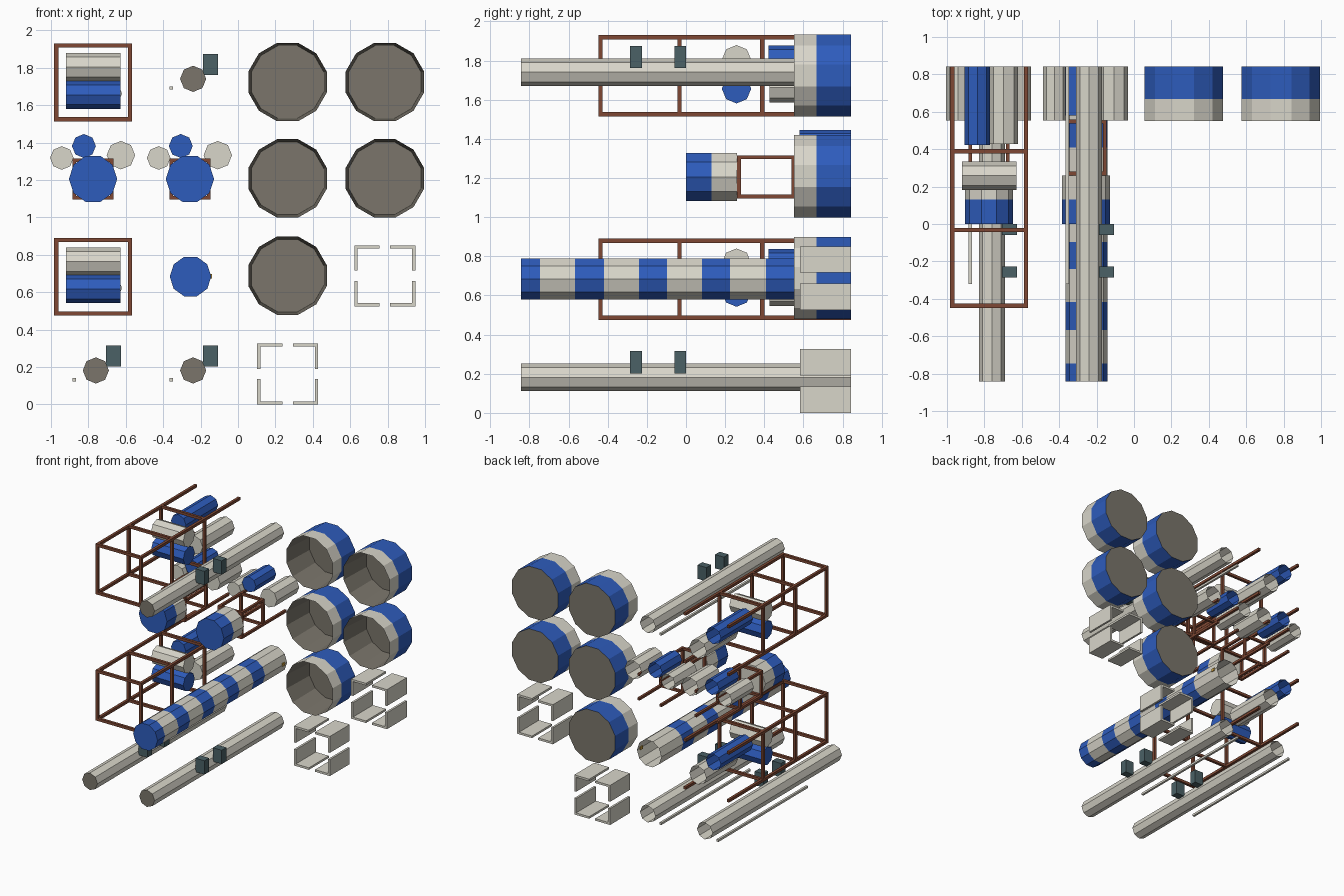
import bpy, bmesh, math
from math import cos, sin, pi

if "Cube" in bpy.data.objects:
    bpy.data.objects.remove(bpy.data.objects["Cube"])

def mat(name, r, g, b):
    m = bpy.data.materials.new(name)
    m.diffuse_color = (r, g, b, 1)
    m.use_nodes = True
    m.node_tree.nodes["Principled BSDF"].inputs["Base Color"].default_value = m.diffuse_color
    return m

CREAM = mat("cream", .69, .67, .59)
BLUE = mat("blue", .027, .107, .507)
DARK = mat("dark_grey", .196, .179, .147)
RUST = mat("rust", .21, .064, .033)
TEAL = mat("teal", .069, .119, .133)
GOLD = mat("gold", .6, .35, .05)
MATS = [CREAM, BLUE, DARK, RUST, TEAL, GOLD]
BACK = .842

def finish(name, bm):
    bmesh.ops.recalc_face_normals(bm, faces=bm.faces)
    me = bpy.data.meshes.new(name)
    bm.to_mesh(me)
    bm.free()
    for m in MATS:
        me.materials.append(m)
    ob = bpy.data.objects.new(name, me)
    bpy.context.collection.objects.link(ob)
    return ob

def lathe(name, a, b, rings, mats, front=None, back=None, n=8, phase=0, axis='y'):
    """Rings of (radius, position along axis); a, b is the centre across the axis."""
    bm = bmesh.new()
    loops = []
    for r, t in rings:
        loop = []
        for i in range(n):
            w = phase + 2 * pi * i / n
            u, v = a + r * cos(w), b + r * sin(w)
            loop.append(bm.verts.new((u, t, v) if axis == 'y' else (t, u, v)))
        loops.append(loop)
    for l0, l1, m in zip(loops, loops[1:], mats):
        for i in range(n):
            j = (i + 1) % n
            bm.faces.new((l0[i], l0[j], l1[j], l1[i])).material_index = MATS.index(m)
    for loop, m in ((loops[0], front), (loops[-1], back)):
        if m:
            bm.faces.new(loop).material_index = MATS.index(m)
    return finish(name, bm)

def boxes(name, spans, m):
    """One object made of boxes, each (x0, x1, y0, y1, z0, z1)."""
    bm = bmesh.new()
    for x0, x1, y0, y1, z0, z1 in spans:
        vs = bmesh.ops.create_cube(bm, size=1)['verts']
        for v in vs:
            v.co = (x1 if v.co.x > 0 else x0, y1 if v.co.y > 0 else y0, z1 if v.co.z > 0 else z0)
    for f in bm.faces:
        f.material_index = MATS.index(m)
    return finish(name, bm)

def frame(name, cx, cz, h, t, y0, posts):
    # four long rails with square hoops at each post position
    s = []
    for sx in (-1, 1):
        for sz in (-1, 1):
            x, z = cx + sx * (h - t / 2), cz + sz * (h - t / 2)
            s.append((x - t/2, x + t/2, y0, BACK, z - t/2, z + t/2))
    for p in posts:
        for k in (-1, 1):
            x, z = cx + k * (h - t / 2), cz + k * (h - t / 2)
            s.append((x - t/2, x + t/2, p, p + t, cz - h + t, cz + h - t))
            s.append((cx - h + t, cx + h - t, p, p + t, z - t/2, z + t/2))
    boxes(name, s, RUST)

# thin poles, each with two clamps and a side rod
def thin_pole(cx, cz):
    lathe("thin_pole", cx, cz, [(.07, -BACK), (.07, BACK)], [CREAM], front=DARK)
    for y in (-.286, -.06):
        boxes("pole_clamp", [(cx + .053, cx + .134, y, y + .06, cz + .02, cz + .133)], TEAL)
    x, z = cx - .116, cz - .049
    boxes("side_rod", [(x - .009, x + .009, -.32, BACK, z - .009, z + .009)], CREAM)

for x, z in ((-.24, 1.741), (-.76, .182), (-.24, .182)):
    thin_pole(x, z)

# striped pole with a small stud near its back end
stops = [-.842, -.745, -.566, -.418, -.24, -.097, .082, .224, .408, .556, BACK]
lathe("striped_pole", -.254, .684, [(.111, y) for y in stops], [BLUE, CREAM] * 5, front=BLUE, n=10)
boxes("pole_stud", [(-.155, -.139, .78, .81, .674, .698)], GOLD)

# open cups
for x, z in ((.265, 1.724), (.785, 1.724), (.265, 1.209), (.785, 1.209), (.265, .689)):
    R = .217
    lathe("cup", x, z, [(R - .016, .83), (R, .551), (R, .667), (R, BACK)],
          [DARK, CREAM, BLUE], front=DARK, back=DARK, n=12, phase=pi / 12)

# groups of four corner angles
for cx, cz in ((.265, .163), (.785, .688)):
    h, a, t = .163, .135, .017
    for sx in (-1, 1):
        for sz in (-1, 1):
            X = sorted((cx + sx * h, cx + sx * (h - a)))
            Z = sorted((cz + sz * h, cz + sz * (h - t)))
            X2 = sorted((cx + sx * h, cx + sx * (h - t)))
            Z2 = sorted((cz + sz * (h - t), cz + sz * (h - a)))
            boxes("corner_angle", [(*X, .583, BACK, *Z), (*X2, .583, BACK, *Z2)], CREAM)

# large frames holding two cross drums and two lengthwise tubes
for cz in (1.722, .683):
    cx = -.775
    frame("large_frame", cx, cz, .208, .022, -.448, (-.448, -.044, .378))
    for dz, m, nm in ((.082, CREAM, "upper_drum"), (-.066, BLUE, "lower_drum")):
        lathe(nm, .258, cz + dz, [(.075, -.92), (.075, -.627)], [m], m, m, axis='x')
    lathe("upper_tube", -.838, cz + .086, [(.068, .422), (.068, BACK)], [BLUE], front=BLUE)
    lathe("lower_tube", -.697, cz - .06, [(.077, .427), (.077, BACK)], [CREAM], front=CREAM)

# tank clusters: tank, small frame and three tubes
for dx in (0, .518):
    cx = -.775 + dx
    lathe("tank", cx, 1.206, [(.129, 0), (.129, .13), (.129, .26)], [BLUE, CREAM],
          front=BLUE, back=CREAM, n=10)
    frame("small_frame", cx, 1.206, .11, .02, .26, (.26, .538))
    for x, z, r, y, m in ((-.049, 1.382, .064, .58, BLUE), (-.167, 1.318, .063, .553, CREAM),
                          (.149, 1.333, .076, .553, CREAM)):
        lathe("cluster_tube", cx + x, z, [(r, y), (r, BACK)], [m], front=m)
